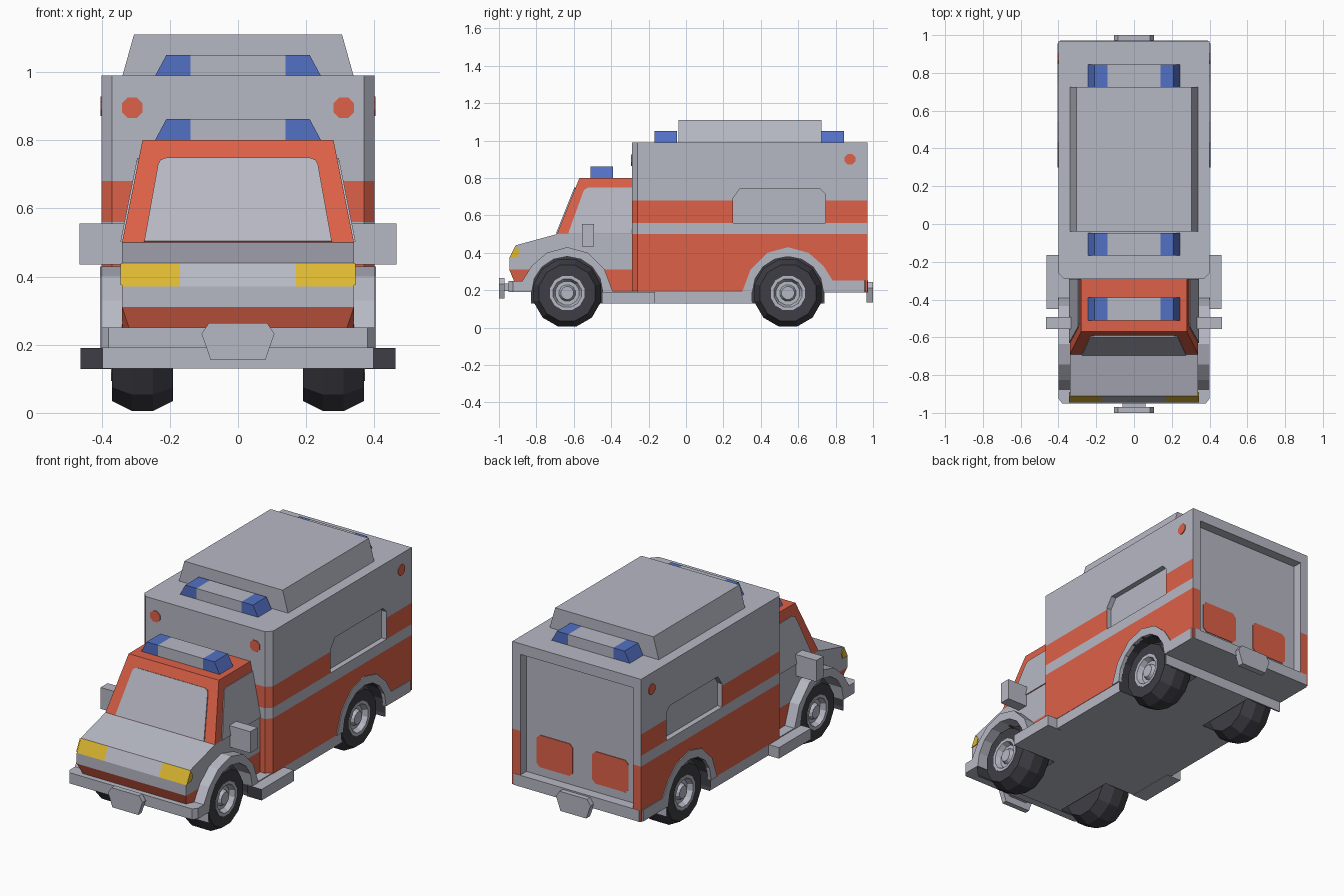
import bpy, bmesh
from math import sin, cos, pi
from mathutils import Vector

cube = bpy.data.objects.get("Cube")
if cube:
    bpy.data.objects.remove(cube, do_unlink=True)

# Palette
GREY, RED, BLUE, YELLOW, DARK = range(5)
PALETTE = []
for name, rgb in (("body grey", (0.47, 0.48, 0.55)), ("signal red", (0.73, 0.12, 0.065)),
                  ("beacon blue", (0.085, 0.16, 0.55)), ("lamp yellow", (0.73, 0.48, 0.032)),
                  ("rubber dark", (0.048, 0.048, 0.06))):
    m = bpy.data.materials.new(name)
    m.use_nodes = True
    m.diffuse_color = (*rgb, 1)
    m.node_tree.nodes["Principled BSDF"].inputs["Base Color"].default_value = (*rgb, 1)
    PALETTE.append(m)


def finish(name, bm, paint):
    """Turn a bmesh into an object; paint is a colour or a rule on centre and normal."""
    bmesh.ops.recalc_face_normals(bm, faces=bm.faces)
    bm.normal_update()
    for f in bm.faces:
        f.material_index = paint(f.calc_center_median(), f.normal) if callable(paint) else paint
    me = bpy.data.meshes.new(name)
    bm.to_mesh(me)
    bm.free()
    for m in PALETTE:
        me.materials.append(m)
    ob = bpy.data.objects.new(name, me)
    bpy.context.collection.objects.link(ob)
    return ob


def extrude(name, pts, vec, paint=GREY, cuts=()):
    """Polygon pushed along a vector, with optional (axis, position) cuts."""
    bm = bmesh.new()
    face = bm.faces.new([bm.verts.new(p) for p in pts])
    res = bmesh.ops.extrude_face_region(bm, geom=[face], use_keep_orig=True)
    moved = [v for v in res["geom"] if isinstance(v, bmesh.types.BMVert)]
    bmesh.ops.translate(bm, verts=moved, vec=vec)
    for axis, pos in cuts:
        n = Vector((0, 0, 0))
        n[axis] = 1
        bmesh.ops.bisect_plane(bm, geom=bm.verts[:] + bm.edges[:] + bm.faces[:],
                               plane_co=n * pos, plane_no=n)
    return finish(name, bm, paint)


def along_x(name, yz, x0, x1, paint=GREY, cuts=()):
    return extrude(name, [(x0, y, z) for y, z in yz], (x1 - x0, 0, 0), paint, cuts)


def along_y(name, xz, y0, y1, paint=GREY, cuts=()):
    return extrude(name, [(x, y0, z) for x, z in xz], (0, y1 - y0, 0), paint, cuts)


def along_z(name, xy, z0, z1, paint=GREY, cuts=()):
    return extrude(name, [(x, y, z0) for x, y in xy], (0, 0, z1 - z0), paint, cuts)


def rect(a0, a1, b0, b1):
    return [(a0, b0), (a1, b0), (a1, b1), (a0, b1)]


def both(half):
    """Complete a half outline with its mirror image."""
    return half + [(-a, b) for a, b in reversed(half)]


def circle(cy, cz, r, n, turn=0.0):
    return [(cy + r * cos(2 * pi * i / n + turn), cz + r * sin(2 * pi * i / n + turn)) for i in range(n)]


def carve(ob, cutters):
    for c in cutters:
        mod = ob.modifiers.new("cut", "BOOLEAN")
        mod.operation, mod.solver, mod.object = "DIFFERENCE", "EXACT", c
        mod.material_mode = "INDEX"
    dg = bpy.context.evaluated_depsgraph_get()
    me = bpy.data.meshes.new_from_object(ob.evaluated_get(dg))
    ob.modifiers.clear()
    ob.data = me


AXLES = {"front": -0.635, "rear": 0.545}
HUB_Z = 0.185

# Rear body with stripes
def body_paint(c, n):
    if n.y > 0.5:
        return RED if c.z < 0.5 else GREY
    if abs(n.z) > 0.5:
        return GREY
    return RED if c.z < 0.5 or 0.56 < c.z < 0.68 else GREY

body = along_z("rear_body", both([(0.37, -0.29), (0.4, -0.26), (0.4, 0.97)]), 0.19, 0.99,
               body_paint, [(2, 0.5), (2, 0.56), (2, 0.68)])

# Cab: lower part with bonnet and lamps
def cab_paint(c, n):
    if 0.37 < c.z < 0.44 and n.y < -0.5 and abs(c.x) > 0.17:
        return YELLOW
    return RED if c.z < 0.31 else GREY

cab = along_x("cab_lower", [(-0.28, 0.18), (-0.82, 0.19), (-0.92, 0.25), (-0.945, 0.31), (-0.945, 0.37),
                            (-0.91, 0.44), (-0.69, 0.5), (-0.28, 0.5)], -0.34, 0.34,
              cab_paint, [(2, 0.31), (0, -0.17), (0, 0.17)])
for v in cab.data.vertices:
    if v.co.z < 0.26 and v.co.y < -0.9:
        v.co.x *= 0.94

chassis = along_z("chassis", rect(-0.398, 0.398, -0.83, 0.74), 0.13, 0.195)

# Recess cutters: wheel wells, side windows, rear door
wells, recesses = [], []
for s in (1, -1):
    for y in AXLES.values():
        wells.append(along_x("well_cutter", circle(y, HUB_Z, 0.197, 16, pi / 16), s * 0.18, s * 0.6, DARK))
    recesses.append(along_x("window_cutter", [(0.25, 0.56), (0.745, 0.56), (0.745, 0.715), (0.715, 0.745),
                                              (0.29, 0.745), (0.25, 0.69)], s * 0.37, s * 0.5))
recesses.append(along_y("door_cutter", rect(-0.35, 0.35, 0.25, 0.93), 0.915, 1.1))
carve(body, wells + recesses)
carve(cab, wells)
carve(chassis, wells)
for c in wells + recesses:
    bpy.data.objects.remove(c, do_unlink=True)

# Cab: upper part, tapering to the roof
top = along_z("cab_upper", rect(-0.34, 0.34, -0.69, -0.28), 0.5, 0.8, RED)
for v in top.data.vertices:
    if v.co.z > 0.7:
        v.co.x *= 0.28 / 0.34
        if v.co.y < -0.5:
            v.co.y = -0.57

screen = both([(0.275, 0.502), (0.235, 0.725), (0.228, 0.74), (0.21, 0.747)])
extrude("windscreen", [(x, -0.69 + 0.4 * (z - 0.5), z) for x, z in screen], (0, -0.006, 0.002))
door_glass = [(-0.63, 0.502), (-0.555, 0.71), (-0.545, 0.735), (-0.525, 0.747), (-0.285, 0.747), (-0.285, 0.502)]
for s in (1, -1):
    extrude("cab_side_window", [(s * (0.34 - 0.2 * (z - 0.5)), y, z) for y, z in door_glass],
            (s * 0.005, 0, 0.001))
    along_x("headlamp_side", [(-0.944, 0.375), (-0.912, 0.438), (-0.89, 0.41), (-0.9, 0.378)],
            s * 0.339, s * 0.344, YELLOW)
    along_x("side_mirror", rect(-0.555, -0.492, 0.435, 0.555), s * 0.33, s * 0.465)
    # Step, with its front face dark like the wheel well
    along_x("side_step", rect(-0.45, -0.165, 0.128, 0.19), s * 0.37, s * 0.462,
            lambda c, n: DARK if n.y < -0.5 else GREY)
    # Round markers and rear door panels
    along_y("front_marker", circle(s * 0.31, 0.895, 0.033, 8, pi / 8), -0.294, -0.288, RED)
    along_x("side_marker", circle(0.877, 0.9, 0.031, 8, pi / 8), s * 0.398, s * 0.404, RED)
    panel = [(0.06, 0.32), (0.08, 0.3), (0.265, 0.3), (0.285, 0.32), (0.285, 0.46),
             (0.265, 0.48), (0.08, 0.48), (0.06, 0.46)]
    along_y("door_panel", [(s * x, z) for x, z in panel], 0.913, 0.919, RED)

# Wheel arches
ARCH = [(-0.245, 0.19), (-0.2, 0.31), (-0.11, 0.4), (0, 0.43), (0.11, 0.4), (0.19, 0.33), (0.24, 0.25), (0.24, 0.19)]
INNER = [(0.19 * cos(pi * i / 8), HUB_Z + 0.005 + 0.19 * sin(pi * i / 8)) for i in range(9)]
for s in (1, -1):
    for end, flip, x0, x1 in (("front", -1, 0.3, 0.4), ("rear", 1, 0.385, 0.405)):
        along_x(end + "_arch", [(AXLES[end] + flip * y, z) for y, z in ARCH + INNER], s * x0, s * x1)

# Bumpers and hexagonal plates
along_z("front_bumper", both([(0.4, -0.83), (0.4, -0.925), (0.38, -0.95)]), 0.19, 0.25)
along_z("rear_bumper", both([(0.404, 0.74), (0.404, 0.955), (0.39, 0.972)]), 0.188, 0.252)
HEX = both([(0.08, 0.155), (0.107, 0.232), (0.085, 0.264)])
along_y("front_plate", HEX, -1.0, -0.97)
along_y("front_plate_mount", rect(-0.06, 0.06, 0.195, 0.235), -0.975, -0.94)
along_y("rear_plate", [(x, z - 0.02) for x, z in HEX], 0.965, 1.0)

# Roof housing and beacon bars
along_y("roof_housing", both([(0.34, 0.985), (0.305, 1.11)]), -0.04, 0.725)
for name, y, z in (("cab_beacon", -0.45, 0.8), ("front_beacon", -0.108, 0.988), ("rear_beacon", 0.785, 0.988)):
    along_y(name, both([(0.245, z - 0.003), (0.21, z + 0.062)]), y - 0.06, y + 0.06,
            lambda c, n: BLUE if abs(c.x) > 0.141 else GREY, [(0, -0.14), (0, 0.14)])


def lathe(name, profile, centre, side, paint, n=12):
    """Spin (offset, radius) pairs around the x axis."""
    bm = bmesh.new()
    rings = [[bm.verts.new((centre[0] + side * o, y, z))
              for y, z in circle(centre[1], centre[2], r, n, pi / n)] for o, r in profile]
    for a, b in zip(rings, rings[1:]):
        for i in range(n):
            j = (i + 1) % n
            bm.faces.new((a[i], a[j], b[j], b[i]))
    bm.faces.new(rings[0])
    bm.faces.new(rings[-1])
    return finish(name, bm, paint)


# Wheels
for s in (1, -1):
    for end, y in AXLES.items():
        c = (s * 0.28, y, HUB_Z)
        lathe(end + "_tyre", [(-0.09, 0.1), (-0.09, 0.155), (-0.03, 0.186), (0.03, 0.186),
                              (0.09, 0.155), (0.09, 0.093), (0.05, 0.088)], c, s, DARK)
        lathe(end + "_rim", [(0.04, 0.095), (0.093, 0.095), (0.093, 0.078), (0.065, 0.065),
                             (0.065, 0.045), (0.085, 0.035)], c, s, GREY)
